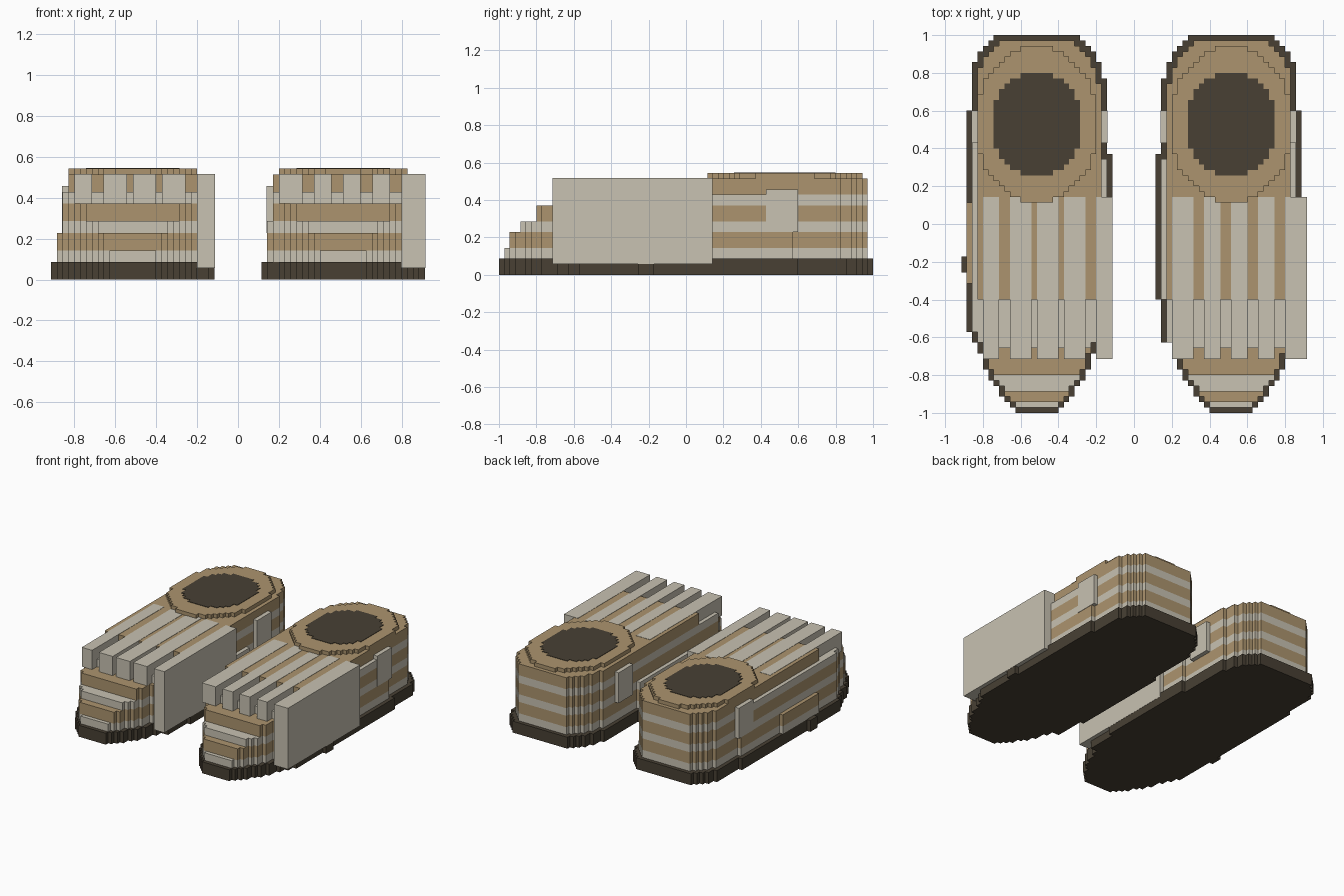
import bpy, bmesh, math

if "Cube" in bpy.data.objects:
    bpy.data.objects.remove(bpy.data.objects["Cube"])

V = 2 / 70  # block size; all sizes below are in blocks


def material(name, rgb):
    m = bpy.data.materials.new(name)
    m.diffuse_color = (*rgb, 1)
    m.use_nodes = True
    m.node_tree.nodes["Principled BSDF"].inputs["Base Color"].default_value = m.diffuse_color
    return m


LIGHT = material("pale_stone", (0.577, 0.539, 0.445))
TAN = material("tan_leather", (0.413, 0.296, 0.156))
DARK = material("dark_brown", (0.065, 0.051, 0.034))


def prism(name, points, z0, z1, mat, cx):
    """Extrude a flat outline from z0 to z1."""
    bm = bmesh.new()
    f = bm.faces.new([bm.verts.new(((x + cx) * V, y * V, z0 * V)) for x, y in points])
    r = bmesh.ops.extrude_face_region(bm, geom=[f])
    top = [v for v in r["geom"] if isinstance(v, bmesh.types.BMVert)]
    bmesh.ops.translate(bm, verts=top, vec=(0, 0, (z1 - z0) * V))
    bmesh.ops.recalc_face_normals(bm, faces=bm.faces)
    me = bpy.data.meshes.new(name)
    bm.to_mesh(me)
    bm.free()
    me.materials.append(mat)
    ob = bpy.data.objects.new(name, me)
    bpy.context.collection.objects.link(ob)
    return ob


def box(name, x0, x1, y0, y1, z0, z1, mat, cx):
    return prism(name, [(x0, y0), (x1, y0), (x1, y1), (x0, y1)], z0, z1, mat, cx)


def half(steps, sign):
    """Stepped edge, front to back; steps are (half width, front y, back y)."""
    pts = []
    for i, (w, y0, _) in enumerate(steps):
        if i and y0 != steps[i - 1][1]:
            pts.append((sign * steps[i - 1][0], y0))
        pts.append((sign * w, y0))
    for i in reversed(range(len(steps))):
        w, _, y1 = steps[i]
        if i < len(steps) - 1 and y1 != steps[i + 1][2]:
            pts.append((sign * w, steps[i + 1][2]))
        pts.append((sign * w, y1))
    return [p for i, p in enumerate(pts) if i == 0 or p != pts[i - 1]]


def outline(left, right):
    return half(right, 1) + half(left, -1)[::-1]


def ellipse(rx, ry, cy):
    """Stepped ellipse."""
    st = []
    for w in range(1, rx + 1):
        h = ry * math.sqrt(1 - ((w - 0.5) / (rx + 0.5)) ** 2)
        st.append((w, round(cy - h), round(cy + h)))
    return outline(st, st)


# Sole edge, shared by both sides up to 12 blocks out
BASE = [(4, -35, 35), (5, -34, 35), (6, -33, 35), (7, -32, 35), (8, -30, 35),
        (9, -29, 34), (10, -27, 33), (11, -24, 32), (12, -22, 30)]
OUTER = BASE + [(13, -20, 21), (14, -9, -6)]
INNER = BASE + [(13, -22, 27), (14, -14, 13)]


def inset(steps, front, cap):
    """Edge of an upper layer: one block in, cut off at its front."""
    return [(w - 1, max(y0 + (1 if w == 4 else 0), front), y1 - 1)
            for w, y0, y1 in steps if w - 1 <= cap]


# Upper layers: bottom, top, front y, outer and inner width limits, colour
LAYERS = [(3, 5, -34, 12, 13, LIGHT), (5, 8, -33, 12, 13, TAN),
          (8, 10, -31, 12, 13, LIGHT), (10, 13, -28, 12, 12, TAN),
          (13, 15, -23, 12, 12, LIGHT), (15, 18, -14, 11, 12, TAN)]


def shoe(label, s, bars, slab_x):
    cx = 18 * s

    def sides(outer, inner):
        return outline(outer, inner) if s < 0 else outline(inner, outer)

    prism(label + "_sole", sides(OUTER, INNER), 0, 3, DARK, cx)
    for i, (z0, z1, front, co, ci, mat) in enumerate(LAYERS):
        edge_o = inset(OUTER[:-1], front, co)
        if z1 <= 8:
            edge_o.append((13, -11, 4))
        prism(f"{label}_upper_layer_{i + 1}",
              sides(edge_o, inset(INNER, front, ci)), z0, z1, mat, cx)

    # Ankle collar and dark opening
    prism(label + "_collar", ellipse(11, 14.5, 18.5), 18, 19, TAN, cx)
    prism(label + "_opening", ellipse(8, 9.5, 18.5), 19, 19.1, DARK, cx)

    # Instep bars and the tall side slab
    for i, (x0, x1) in enumerate(bars):
        box(f"{label}_instep_bar_{i + 1}", x0, x1, -25, 5, 13, 18.07, LIGHT, cx)
    box(label + "_side_slab", slab_x, 14.05, -25, 5, 2, 18.07, LIGHT, cx)

    # Pale patches on the sides of the heel
    for sign, w in ((s, 12.1), (-s, 13.1)):
        xs = sorted((sign * 10, sign * w))
        box(label + "_heel_patch", *xs, 15, 21, 8, 16, LIGHT, cx)


shoe("left", -1, [(-10, -7), (-5, -1), (0, 4), (5, 9)], 11)
shoe("right", 1, [(-11, -7), (-5, -2), (0, 3), (5, 8)], 10)
